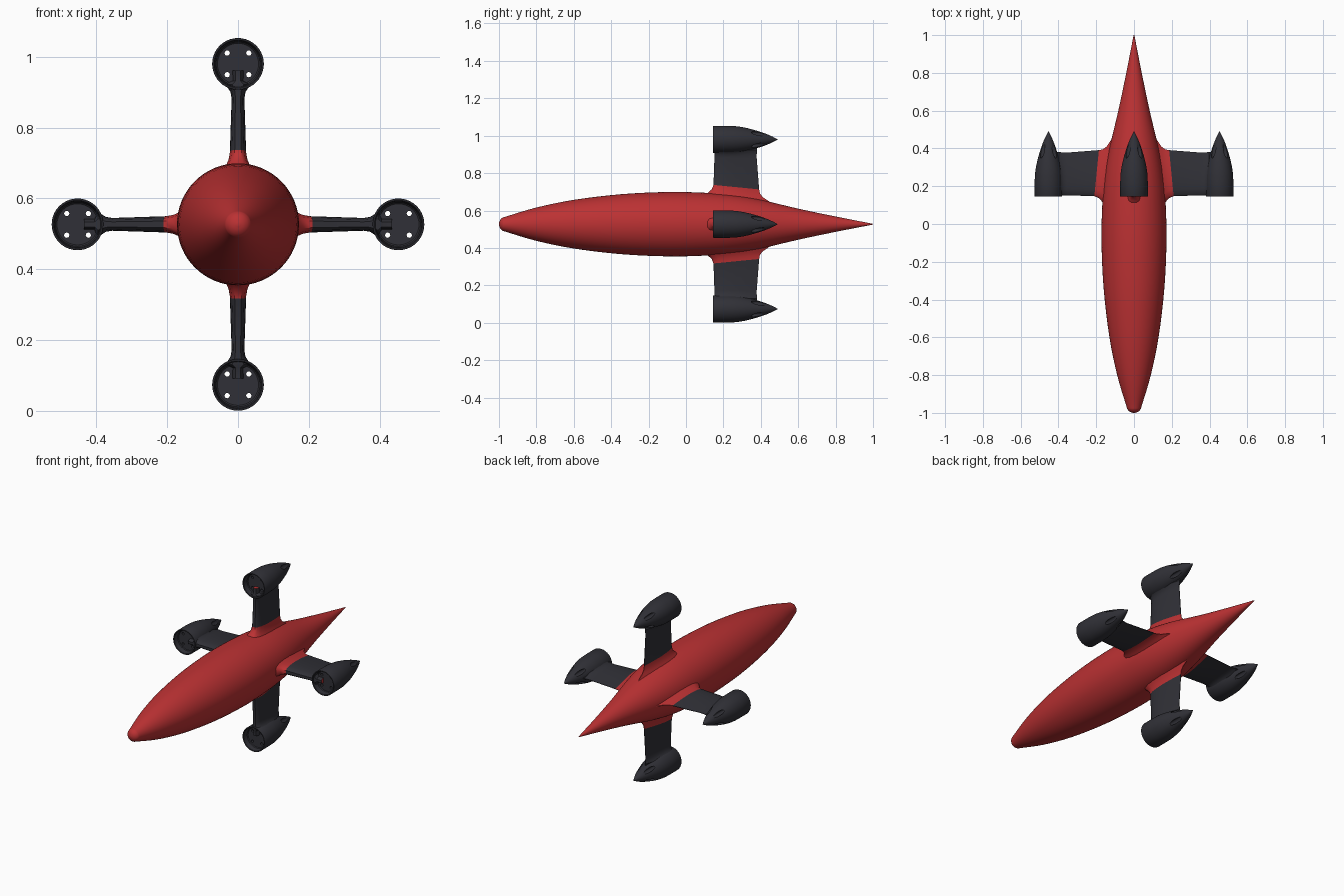
import bpy, bmesh, math
from mathutils import Matrix, Vector

if "Cube" in bpy.data.objects:
    bpy.data.objects.remove(bpy.data.objects["Cube"], do_unlink=True)

AXIS_Z = 0.527
POD_R = 0.453


def material(name, rgb):
    m = bpy.data.materials.new(name)
    m.use_nodes = True
    m.diffuse_color = (*rgb, 1)
    m.node_tree.nodes["Principled BSDF"].inputs["Base Color"].default_value = (*rgb, 1)
    return m


RED = material("hull red", (0.50, 0.031, 0.033))
DARK = material("charcoal", (0.030, 0.030, 0.038))


def curve(points, steps):
    """Catmull-Rom curve through the profile points."""
    pts = [Vector(p) for p in points]
    pts = [pts[0]] + pts + [pts[-1]]
    out = []
    for a, b, c, d in zip(pts, pts[1:], pts[2:], pts[3:]):
        for i in range(steps):
            t = i / steps
            out.append(0.5 * (2 * b + (c - a) * t + (2 * a - 5 * b + 4 * c - d) * t ** 2
                              + (3 * b - a - 3 * c + d) * t ** 3))
    return out + [pts[-1]]


def loft(bm, rings):
    """Skin closed rings of points and cap both ends; returns face bands."""
    loops = [[bm.verts.new(p) for p in ring] for ring in rings]
    bands = []
    for a, b in zip(loops, loops[1:]):
        n = len(a)
        bands.append([bm.faces.new((a[i], a[(i + 1) % n], b[(i + 1) % n], b[i]))
                      for i in range(n)])
    bm.faces.new(loops[0])
    bm.faces.new(loops[-1])
    return bands


def lathe(bm, profile, sides, x=0, z=0):
    """Revolve (y, radius) pairs around a line parallel to y."""
    loft(bm, [[(x + r * math.cos(k * math.tau / sides), y, z + r * math.sin(k * math.tau / sides))
               for k in range(sides)] for y, r in profile])


def finish(bm, name, mats, angle=35):
    bmesh.ops.recalc_face_normals(bm, faces=bm.faces)
    me = bpy.data.meshes.new(name)
    bm.to_mesh(me)
    bm.free()
    for m in mats:
        me.materials.append(m)
    smooth(me, angle)
    ob = bpy.data.objects.new(name, me)
    bpy.context.collection.objects.link(ob)
    return ob


def smooth(me, angle):
    me.shade_smooth()
    me.set_sharp_from_angle(angle=math.radians(angle))


# Spindle hull: blunt nose, long concave tail
bm = bmesh.new()
hull = [(-1, 0.004), (-0.995, 0.02), (-0.982, 0.034), (-0.955, 0.043), (-0.8, 0.089),
        (-0.6, 0.130), (-0.35, 0.160), (-0.1, 0.172), (0.1, 0.168), (0.25, 0.156),
        (0.4, 0.130), (0.6, 0.083), (0.8, 0.041), (1, 0.002)]
lathe(bm, curve(hull, 4), 64, z=AXIS_Z)
finish(bm, "hull", [RED])

# Fin with a red root fairing, flaring again where it meets its pod
# station: radial distance at front, at back, half thickness, front y, back y
stations = [(0.120, 0.080, 0.060, 0.08, 0.50), (0.160, 0.125, 0.042, 0.105, 0.44),
            (0.172, 0.145, 0.034, 0.122, 0.41), (0.187, 0.165, 0.027, 0.138, 0.395),
            (0.210, 0.186, 0.023, 0.147, 0.391), (0.355, 0.355, 0.018, 0.152, 0.378),
            (0.373, 0.373, 0.021, 0.152, 0.378), (0.385, 0.387, 0.029, 0.152, 0.38),
            (0.395, 0.397, 0.041, 0.152, 0.38), (0.405, 0.410, 0.017, 0.156, 0.38),
            (0.435, 0.435, 0.017, 0.156, 0.36)]
section = [(0, 0.4), (0.04, 0.75), (0.15, 0.97), (0.3, 1), (0.5, 0.88), (0.75, 0.52), (1, 0.06)]
outline = section + [(u, -t) for u, t in reversed(section)]
bm = bmesh.new()
bands = loft(bm, [[(h * t, y0 + (y1 - y0) * u, r0 + (r1 - r0) * u) for u, t in outline]
                  for r0, r1, h, y0, y1 in stations])
for i, band in enumerate(bands):
    for f in band:
        f.material_index = 0 if i < 4 else 1
fin = finish(bm, "fin_top", [RED, DARK], 40)

# Engine pod: hollow front, pointed tail
bm = bmesh.new()
shell = curve([(0.22, 0.073), (0.27, 0.0705), (0.33, 0.060), (0.40, 0.040),
               (0.45, 0.021), (0.49, 0.001)], 3)
cup = [(0.178, 0.002), (0.178, 0.058), (0.174, 0.062), (0.147, 0.066), (0.145, 0.068),
       (0.145, 0.072), (0.147, 0.073)]
lathe(bm, cup + [tuple(p) for p in shell], 40, z=POD_R)
pod = finish(bm, "pod_top", [DARK])

# Four exhaust channels bored through the pod, wider towards the tail
bm = bmesh.new()
for sx in (-1, 1):
    for sz in (-1, 1):
        lathe(bm, [(0.1, 0.0075), (0.30, 0.0075), (0.31, 0.012), (0.55, 0.012)], 12,
              sx * 0.0305, POD_R + sz * 0.0305)
cutter = finish(bm, "channel_cutter", [DARK])
cutter.hide_render = True
mod = pod.modifiers.new("channels", "BOOLEAN")
mod.operation = "DIFFERENCE"
mod.solver = "EXACT"
mod.object = cutter
bpy.context.view_layer.update()
bored = bpy.data.meshes.new_from_object(pod.evaluated_get(bpy.context.evaluated_depsgraph_get()))
pod.modifiers.clear()
pod.data = bored
smooth(bored, 35)
bpy.data.objects.remove(cutter, do_unlink=True)

# Repeat fin and pod every quarter turn around the hull
for k, side in enumerate(("top", "left", "bottom", "right")):
    place = Matrix.Translation((0, 0, AXIS_Z)) @ Matrix.Rotation(k * math.pi / 2, 4, "Y")
    for part, label in ((fin, "fin"), (pod, "pod")):
        ob = part if k == 0 else part.copy()
        if k:
            ob.name = f"{label}_{side}"
            bpy.context.collection.objects.link(ob)
        ob.matrix_world = place
